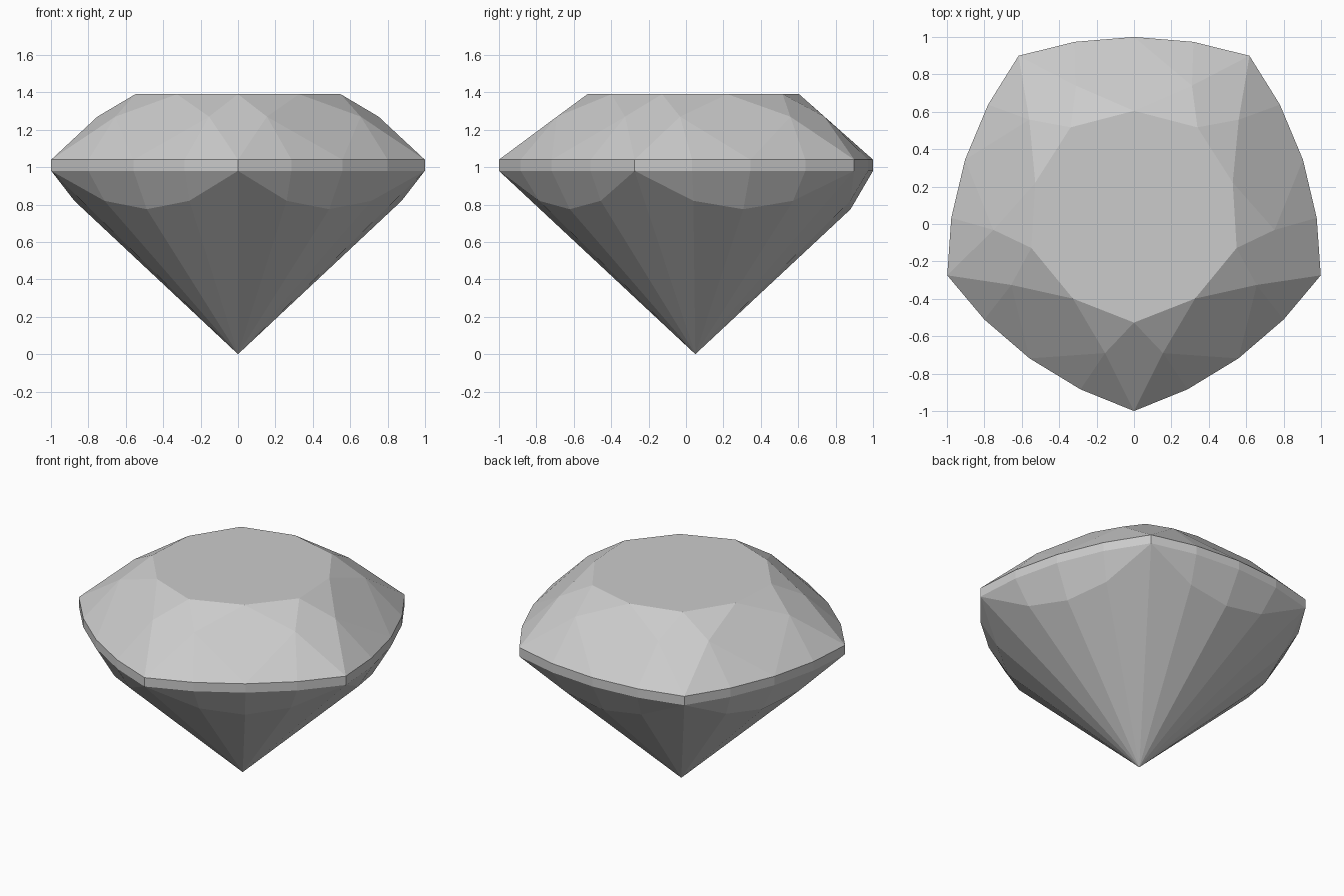
import bpy
import bmesh
from math import sin, cos, radians

cube = bpy.data.objects.get("Cube")
if cube:
    bpy.data.objects.remove(cube, do_unlink=True)

SIDES = 5
STEP = 360 / SIDES
CENTRE_Y = 0.05
TABLE_Z, STAR_Z, GIRDLE_TOP, GIRDLE_LOW = 1.39, 1.27, 1.04, 0.98

stone = bpy.data.materials.new("pale grey stone")
stone.use_nodes = True
colour = (0.6, 0.6, 0.6, 1)
stone.diffuse_color = colour
stone.node_tree.nodes["Principled BSDF"].inputs["Base Color"].default_value = colour


def ring(levels):
    """Repeat (angle, radius, height) points around the five corners."""
    points = []
    for k in range(SIDES):
        for angle, radius, z in levels:
            a = radians(-90 + k * STEP + angle)
            points.append((radius * cos(a), CENTRE_Y + radius * sin(a), z))
    return points


def girdle_ring(z):
    return ring([(0, 1.05, z), (17, 0.977, z), (STEP / 2, 0.95, z), (STEP - 17, 0.977, z)])


def build(name, faces):
    """Make a flat-shaded object from faces given as point lists."""
    bm = bmesh.new()
    for face in faces:
        bm.faces.new([bm.verts.new(p) for p in face])
    bmesh.ops.remove_doubles(bm, verts=bm.verts, dist=0.0001)
    mesh = bpy.data.meshes.new(name)
    bm.to_mesh(mesh)
    bm.free()
    mesh.materials.append(stone)
    obj = bpy.data.objects.new(name, mesh)
    bpy.context.collection.objects.link(obj)


# Crown: flat table, corner kites, star triangles and girdle facets
table = ring([(0, 0.577, TABLE_Z), (STEP / 2, 0.555, TABLE_Z)])
star = ring([(11.8, 0.756, STAR_Z), (STEP - 11.8, 0.756, STAR_Z)])
rim = girdle_ring(GIRDLE_TOP)
crown = [table]
for k in range(SIDES):
    corner, q1, mid, q2, end = [rim[(4 * k + i) % len(rim)] for i in range(5)]
    t0, t1, t2 = [table[(2 * k + i) % len(table)] for i in range(3)]
    before, s1, s2 = star[2 * k - 1], star[2 * k], star[2 * k + 1]
    crown += [(corner, s1, t0, before), (t0, s1, t1), (t1, s2, t2),
              (t1, s1, mid, s2), (corner, q1, s1), (q1, mid, s1),
              (mid, q2, s2), (q2, end, s2)]
build("crown", crown)

# Girdle: thin upright band
low = girdle_ring(GIRDLE_LOW)
count = len(low)
build("girdle", [(low[i], low[(i + 1) % count], rim[(i + 1) % count], rim[i])
                 for i in range(count)])

# Pavilion: short upper facets and long facets meeting at the point
belt = ring([(17.3, 0.875, 0.82), (STEP / 2, 0.83, 0.775), (STEP - 17.3, 0.875, 0.82)])
tip = (0, CENTRE_Y, 0)
pavilion = []
for k in range(SIDES):
    corner, q1, mid, q2, end = [low[(4 * k + i) % count] for i in range(5)]
    p1, p2, p3 = belt[3 * k:3 * k + 3]
    pavilion += [(corner, p1, q1), (q1, p1, p2, mid), (mid, p2, p3, q2), (q2, p3, end),
                 (corner, tip, p1), (p1, tip, p2), (p2, tip, p3), (p3, tip, end)]
build("pavilion", pavilion)
